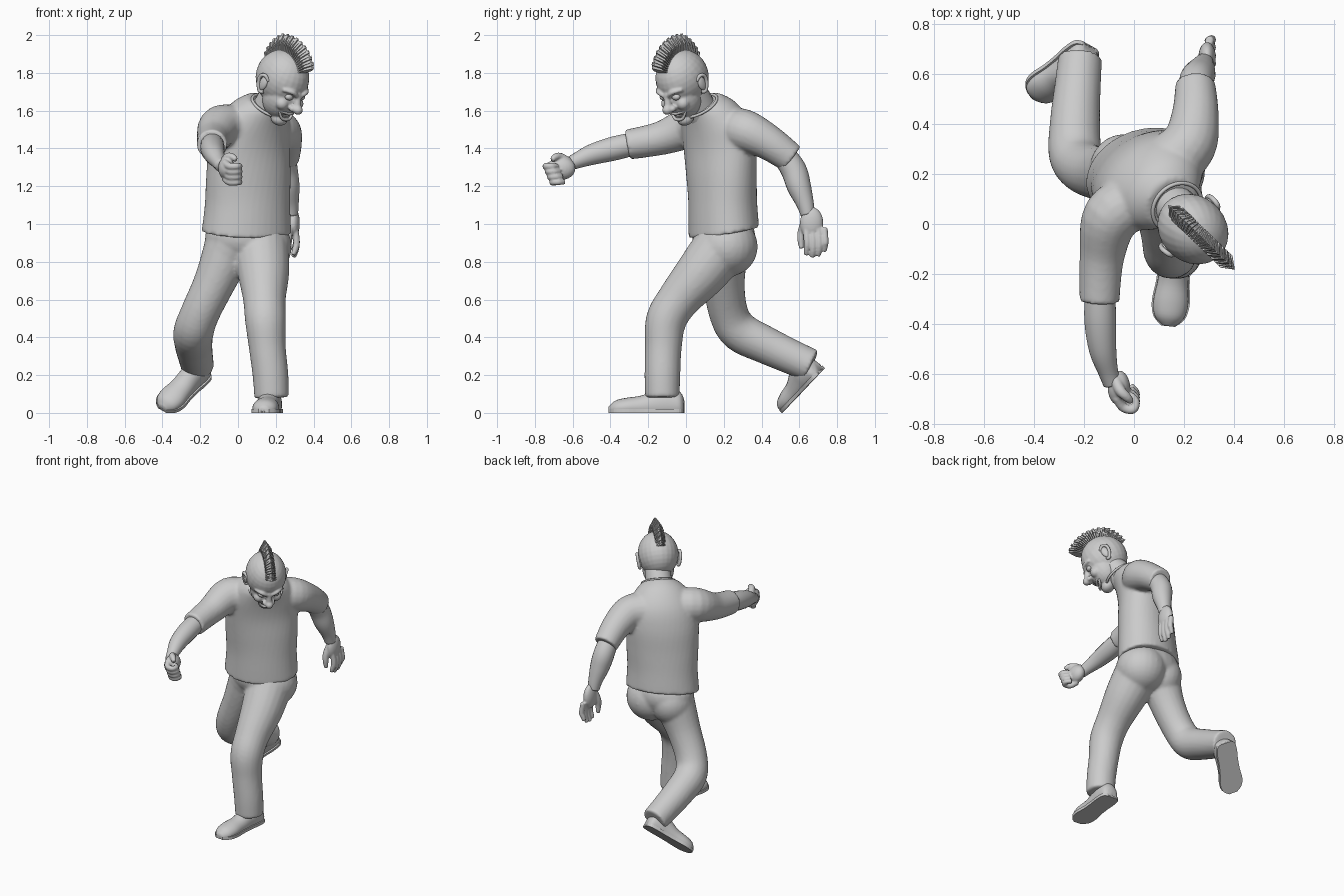
import bpy, bmesh, math
from math import radians, sin, cos, pi
from mathutils import Vector, Matrix

if "Cube" in bpy.data.objects:
    bpy.data.objects.remove(bpy.data.objects["Cube"])


def spline(rows, n=5):
    """Catmull-Rom through equal-length tuples."""
    out = []
    for i in range(len(rows) - 1):
        a, b, c, d = rows[max(i - 1, 0)], rows[i], rows[i + 1], rows[min(i + 2, len(rows) - 1)]
        for k in range(n):
            t = k / n
            out.append([0.5 * (2 * q + (r - p) * t + (2 * p - 5 * q + 4 * r - s) * t * t
                               + (3 * q - p - 3 * r + s) * t ** 3) for p, q, r, s in zip(a, b, c, d)])
    return out + [list(rows[-1])]


def skin(bm, rings):
    vs = [[bm.verts.new(p) for p in ring] for ring in rings]
    n = len(vs[0])
    for a, b in zip(vs, vs[1:]):
        for i in range(n):
            bm.faces.new((a[i], a[(i + 1) % n], b[(i + 1) % n], b[i]))
    bm.faces.new(vs[0][::-1])
    bm.faces.new(vs[-1])


def tube(bm, pts, sides=20, n=5):
    """Round limb through (x, y, z, radius) points."""
    rows = spline(pts, n)
    P = [Vector(r[:3]) for r in rows]
    rings, u, last = [], None, None
    for i, p in enumerate(P):
        t = (P[min(i + 1, len(P) - 1)] - P[max(i - 1, 0)]).normalized()
        u = t.orthogonal().normalized() if u is None else last.rotation_difference(t) @ u
        last, v = t, t.cross(u)
        rings.append([p + rows[i][3] * (u * cos(2 * pi * k / sides) + v * sin(2 * pi * k / sides))
                      for k in range(sides)])
    skin(bm, rings)


def blob(bm, c, r):
    m = Matrix.Translation(c) @ Matrix.Diagonal((*r, 1))
    bmesh.ops.create_uvsphere(bm, u_segments=24, v_segments=16, radius=1, matrix=m)


def finish(bm, name, voxel=0, smooth=0, matrix=None, flat=False):
    bmesh.ops.recalc_face_normals(bm, faces=bm.faces)
    for f in bm.faces:
        f.smooth = not flat
    me = bpy.data.meshes.new(name)
    bm.to_mesh(me)
    bm.free()
    ob = bpy.data.objects.new(name, me)
    bpy.context.collection.objects.link(ob)
    if voxel:
        m = ob.modifiers.new("blend", 'REMESH')
        m.mode, m.voxel_size, m.use_smooth_shade = 'VOXEL', voxel, True
    if smooth:
        m = ob.modifiers.new("soften", 'SMOOTH')
        m.factor, m.iterations = 0.5, smooth
    if matrix:
        ob.matrix_world = matrix
    return ob


# Shirt: twisted torso (x, y, z, half width, half depth, yaw, pitch) with sleeves
bm = bmesh.new()
torso = [(.045, .2, .955, .243, .182, 18, 10), (.05, .195, 1.1, .232, .175, 20, 0),
         (.055, .188, 1.25, .235, .172, 27, 0), (.06, .18, 1.4, .235, .168, 35, 5),
         (.08, .16, 1.52, .22, .158, 40, 12), (.115, .12, 1.61, .165, .13, 42, 22),
         (.15, .085, 1.645, .11, .1, 43, 32)]
rings = []
for x, y, z, w, d, yaw, pitch in spline(torso):
    m = (Matrix.Translation((x, y, z)) @ Matrix.Rotation(radians(yaw), 4, 'Z')
         @ Matrix.Rotation(radians(pitch), 4, 'X'))
    rings.append([m @ Vector((w * cos(2 * pi * k / 40), d * sin(2 * pi * k / 40), 0)) for k in range(40)])
skin(bm, rings)
tube(bm, [(.02, .1, 1.51, .11), (-.09, .03, 1.515, .115), (-.128, -.13, 1.455, .09), (-.138, -.31, 1.42, .08)])
tube(bm, [(.14, .24, 1.5, .12), (.22, .32, 1.49, .112), (.245, .44, 1.43, .094), (.245, .56, 1.345, .08)])
finish(bm, "shirt", .01, 6)

# Collar
bpy.ops.mesh.primitive_torus_add(location=(.173, .067, 1.625), rotation=(radians(35), 0, radians(43)),
                                 major_radius=.106, minor_radius=.008, major_segments=40, minor_segments=10)
bpy.context.object.name = "collar"
bpy.ops.object.shade_smooth()

# Trousers: pelvis, buttocks, trailing right leg, planted left leg
bm = bmesh.new()
blob(bm, (.04, .2, .93), (.215, .168, .15))
blob(bm, (.12, .215, .88), (.165, .165, .16))
blob(bm, (-.04, .21, .88), (.14, .15, .15))
tube(bm, [(-.035, .2, .9, .14), (-.12, .2, .70, .112), (-.2, .225, .53, .104), (-.235, .285, .43, .107),
          (-.235, .42, .36, .1), (-.225, .55, .3, .093), (-.215, .665, .25, .088)])
tube(bm, [(.12, .19, .88, .15), (.135, .08, .74, .137), (.14, -.04, .6, .113), (.145, -.105, .49, .108),
          (.155, -.12, .35, .098), (.172, -.125, .2, .095), (.178, -.125, .08, .092)])
finish(bm, "trousers", .01, 8)

# Shoes: lofted upper on a thin sole, toe towards local -y (y, half width, height)
profile = [(.065, .03, .07), (.045, .055, .11), (-.02, .062, .14), (-.08, .06, .125), (-.16, .062, .092),
           (-.24, .07, .08), (-.30, .058, .065), (-.335, .024, .035)]
dirn = Vector((-.61, -.53, -.56)).normalized()
side = (-dirn).cross(Vector((0, -.7, .7))).normalized()
up = side.cross(-dirn)
tip_toe = Matrix.Translation((-.214, .684, .184)) @ Matrix((side, -dirn, up)).transposed().to_4x4() @ Matrix.Diagonal((1.05, .9, 1, 1))
planted = Matrix.Translation((.172, -.075, 0)) @ Matrix.Rotation(radians(-6), 4, 'Z')
for tag, mat in (("left", planted), ("right", tip_toe)):
    bm = bmesh.new()
    skin(bm, [[(w * cos(2 * pi * k / 24), y, max(.004, h * (.35 + .65 * sin(2 * pi * k / 24)))) for k in range(24)]
              for y, w, h in spline(profile, 4)])
    finish(bm, tag + "_shoe", matrix=mat)
    bm = bmesh.new()
    rows = spline(profile, 4)
    edge = [(w * 1.06 + .002, y) for y, w, h in rows] + [(-w * 1.06 - .002, y) for y, w, h in rows[::-1]]
    skin(bm, [[(x, y, z) for x, y in edge] for z in (0, .02)])
    finish(bm, tag + "_sole", matrix=mat, flat=True)

# Left forearm and relaxed hand
bm = bmesh.new()
tube(bm, [(.245, .5, 1.39, .06), (.248, .568, 1.29, .068), (.262, .598, 1.2, .064), (.275, .63, 1.11, .047),
          (.28, .645, 1.05, .038)])
finish(bm, "left_forearm")
bm = bmesh.new()
blob(bm, (.292, .665, 1.005), (.035, .062, .085))
for i in range(4):
    y = .636 + .032 * i
    lift = (.012, 0, .006, .03)[i]
    tube(bm, [(.3, y, .98, .018), (.31, y + .005, .91, .018), (.305, y + .004, .86 + lift, .017),
              (.292, y, .825 + lift, .013)], 12)
tube(bm, [(.285, .64, 1.04, .022), (.268, .615, .97, .022), (.268, .608, .92, .019), (.27, .612, .87, .013)], 12)
finish(bm, "left_hand", .006, 2)

# Right forearm and fist
bm = bmesh.new()
tube(bm, [(-.135, -.25, 1.43, .06), (-.135, -.38, 1.4, .064), (-.125, -.5, 1.367, .055), (-.103, -.59, 1.33, .04),
          (-.088, -.635, 1.31, .036)])
finish(bm, "right_forearm")
bm = bmesh.new()
blob(bm, (-.06, -.655, 1.295), (.045, .07, .06))
for i in range(4):
    z, y = 1.222 + .028 * i, -.012 * i
    tube(bm, [(-.07, -.655 + y, z + .02, .019), (-.045, -.695 + y, z, .019), (-.005, -.705 + y, z, .018),
              (.008, -.675 + y, z, .016), (-.015, -.645 + y, z, .014)], 12)
tube(bm, [(-.075, -.62, 1.33, .022), (-.055, -.665, 1.355, .022), (-.03, -.69, 1.355, .019), (-.01, -.71, 1.34, .013)], 12)
finish(bm, "right_fist", .006, 2)

# Neck
bm = bmesh.new()
tube(bm, [(.13, .1, 1.56, .088), (.175, .06, 1.64, .085), (.23, .0, 1.74, .085)])
finish(bm, "neck")

# Head in local space (face towards -y), then yawed and bowed
H = (Matrix.Translation((.24, -.025, 1.77)) @ Matrix.Rotation(radians(46), 4, 'Z')
     @ Matrix.Rotation(radians(35), 4, 'X'))
bm = bmesh.new()
blob(bm, (0, .008, 0), (.132, .152, .15))
blob(bm, (0, -.05, -.085), (.104, .1, .12))
blob(bm, (0, -.095, -.19), (.048, .045, .037))
tube(bm, [(0, -.135, -.005, .018), (0, -.158, -.045, .02), (0, -.17, -.07, .024)], 12)
blob(bm, (0, -.18, -.075), (.027, .03, .026))
for s in (-1, 1):
    blob(bm, (s * .056, -.112, -.082), (.036, .036, .034))
    blob(bm, (s * .025, -.163, -.08), (.017, .02, .016))
    tube(bm, [(s * .015, -.147, -.012, .012), (s * .05, -.14, .008, .013), (s * .09, -.105, 0, .01)], 12)
head = finish(bm, "head", .006, 4, H)

# Open grin: carved mouth, lips and teeth
bm = bmesh.new()
blob(bm, (0, -.15, -.143), (.05, .03, .02))
cutter = finish(bm, "mouth_cutter", matrix=H)
cutter.hide_render = True
m = head.modifiers.new("mouth", 'BOOLEAN')
m.operation, m.object = 'DIFFERENCE', cutter
bm = bmesh.new()
for mid, low in ((-.128, -.124), (-.166, -.16)):
    tube(bm, [(-.058, -.115, -.122, .006), (-.032, -.135, low, .008), (0, -.142, mid, .009),
              (.032, -.135, low, .008), (.058, -.115, -.122, .006)], 10)
finish(bm, "lips", matrix=H)
bm = bmesh.new()
for i in range(-3, 4):
    for z in (-.135, -.154):
        bmesh.ops.create_cube(bm, size=1, matrix=Matrix.Translation((i * .011, -.132 + .0014 * i * i, z))
                              @ Matrix.Diagonal((.010, .008, .013, 1)))
finish(bm, "teeth", matrix=H, flat=True)

# Eyes and ears
for s, tag in ((-1, "right"), (1, "left")):
    bm = bmesh.new()
    blob(bm, (s * .045, -.126, -.03), (.025, .02, .018))
    finish(bm, tag + "_eye", matrix=H)
    bm = bmesh.new()
    blob(bm, (s * .128, .005, -.035), (.014, .026, .04))
    ear = [(.122, -.015, -.075, .009), (.13, .005, -.08, .011), (.14, .03, -.04, .01),
           (.142, .032, -.005, .01), (.137, .01, .012, .01), (.124, -.018, -.005, .008)]
    tube(bm, [(s * x, y, z, r) for x, y, z, r in ear], 10)
    finish(bm, tag + "_ear", matrix=H)

# Mohawk: fan of thin pointed plates over the crown
bm = bmesh.new()
count = 28
for i in range(count):
    f = i / (count - 1)
    a = radians(48 + 120 * f)
    tip = .234 - .04 * max(0, f - .65) / .35 + (.004 if i % 2 else -.003)
    rad, tan = Vector((0, -cos(a), sin(a))), Vector((0, sin(a), cos(a)))
    for w0, lean in ((.034, .004), (.026, .012)):
        outline = [(-w0 * .8, .125), (w0 * .8, .125), (w0, tip - .05), (0, tip), (-w0, tip - .05)]
        skin(bm, [[Vector((x, 0, 0)) + rad * r + tan * (o + lean * (r - .125) / .1) for x, r in outline]
                  for o in (-.003, .004)])
finish(bm, "mohawk", matrix=H, flat=True)
